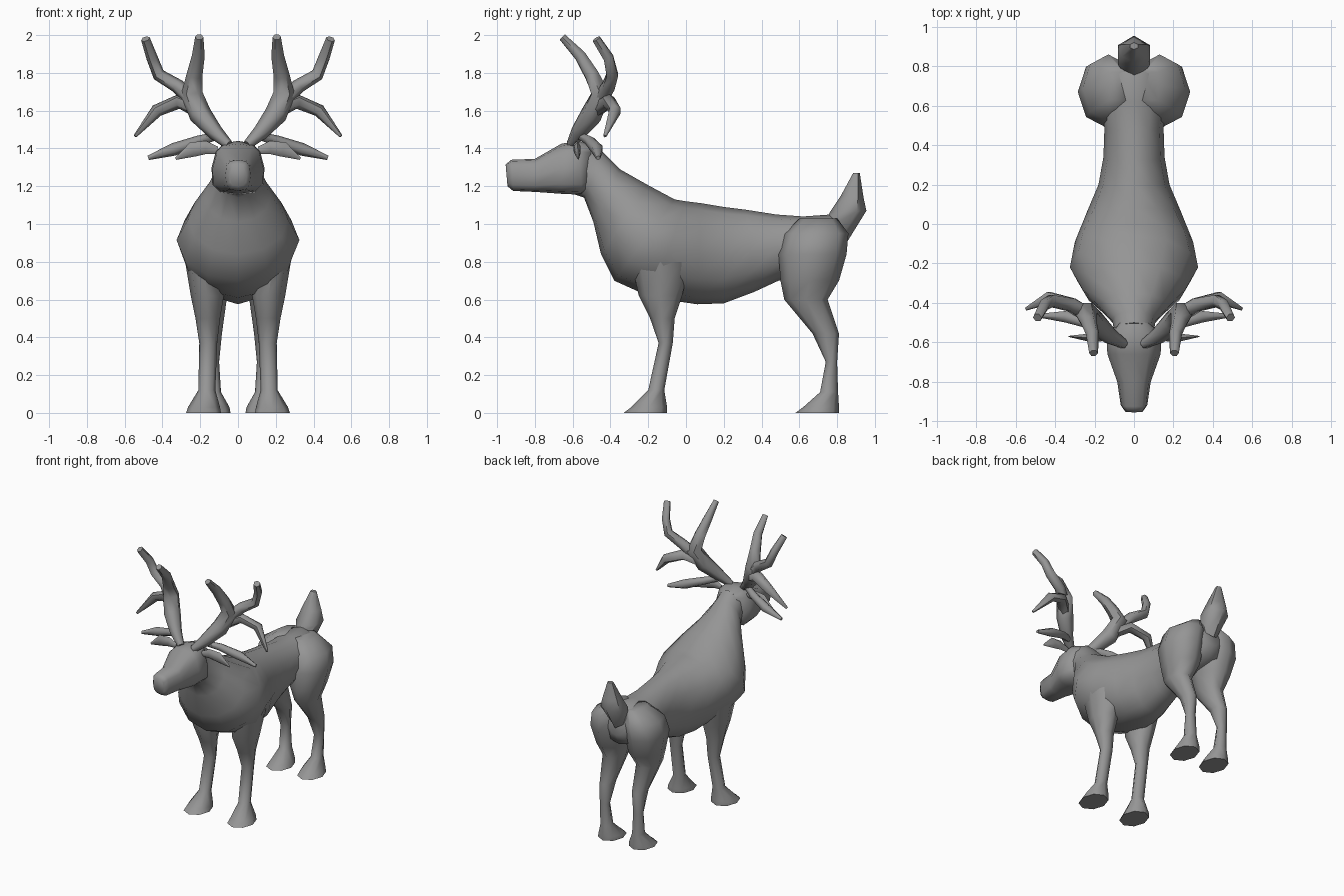
import bpy, bmesh, math
from mathutils import Vector

grey = bpy.data.materials.new("grey hide")
grey.diffuse_color = (0.3, 0.3, 0.3, 1)


def loft(name, rings, mirror=False, angle=60):
    """Skin a list of equal-sized point rings and cap both ends."""
    bm = bmesh.new()
    loops = [[bm.verts.new(p) for p in ring] for ring in rings]
    n = len(loops[0])
    for a, b in zip(loops, loops[1:]):
        for i in range(n):
            j = (i + 1) % n
            bm.faces.new((a[i], a[j], b[j], b[i]))
    bm.faces.new(loops[0])
    bm.faces.new(loops[-1])
    bmesh.ops.recalc_face_normals(bm, faces=bm.faces)
    me = bpy.data.meshes.new(name)
    bm.to_mesh(me)
    bm.free()
    me.materials.append(grey)
    ob = bpy.data.objects.new(name, me)
    bpy.context.collection.objects.link(ob)
    bpy.ops.object.select_all(action='DESELECT')
    ob.select_set(True)
    bpy.context.view_layer.objects.active = ob
    bpy.ops.object.shade_smooth_by_angle(angle=math.radians(angle))
    if mirror:
        ob.modifiers.new("mirror", 'MIRROR').use_mirror_merge = False
    return ob


def slice_ring(ty, tz, by, bz, hw, n=12, power=1.0, low=0.0):
    """Cross-section between a top and a bottom point; low widens the underside."""
    top, bot = Vector((0, ty, tz)), Vector((0, by, bz))
    mid, half = (top + bot) / 2, (top - bot) / 2
    pts = []
    for i in range(n):
        a = 2 * math.pi * i / n
        c, s = math.cos(a), math.sin(a)
        c = math.copysign(abs(c) ** power, c)
        s = math.copysign(abs(s) ** power, s)
        pts.append(mid + half * c + Vector((hw * s * (1 - low * c), 0, 0)))
    return pts


def flat_ring(z, y0, y1, x0, x1, n=8):
    """Level cross-section of a leg."""
    return [((x0 + x1) / 2 + (x1 - x0) / 2 * math.cos(2 * math.pi * i / n),
             (y0 + y1) / 2 + (y1 - y0) / 2 * math.sin(2 * math.pi * i / n), z)
            for i in range(n)]


def tube(name, path, n=6, squash=1.0):
    """Tapered branch through (x, y, z, radius) points, on both sides."""
    pts = [Vector(p[:3]) for p in path]
    rings = []
    for k, p in enumerate(pts):
        d = (pts[min(k + 1, len(pts) - 1)] - pts[max(k - 1, 0)]).normalized()
        u = d.cross(Vector((0, 1, 0))).normalized()
        v = d.cross(u)
        r = path[k][3]
        rings.append([p + u * r * math.cos(2 * math.pi * i / n)
                      + v * r * squash * math.sin(2 * math.pi * i / n) for i in range(n)])
    return loft(name, rings, mirror=True)


# Trunk and neck, from rump to throat
loft("body", [slice_ring(*r) for r in (
    (0.81, 1.02, 0.84, 0.84, 0.07),
    (0.76, 1.05, 0.80, 0.76, 0.15),
    (0.62, 1.04, 0.65, 0.72, 0.17),
    (0.48, 1.05, 0.49, 0.70, 0.15),
    (0.32, 1.075, 0.36, 0.64, 0.155),
    (0.20, 1.09, 0.20, 0.58, 0.18),
    (0.08, 1.11, 0.06, 0.575, 0.235),
    (0.00, 1.12, -0.18, 0.61, 0.30),
    (-0.06, 1.13, -0.38, 0.70, 0.325),
    (-0.20, 1.205, -0.45, 0.84, 0.265),
    (-0.35, 1.29, -0.49, 1.01, 0.175),
    (-0.44, 1.38, -0.54, 1.14, 0.11),
    (-0.50, 1.43, -0.60, 1.16, 0.10))])

# Boxy head tapering to the muzzle
loft("head", [slice_ring(*r, 12, 0.7, low) for r, low in (
    ((-0.50, 1.42, -0.51, 1.19, 0.08), 0.0),
    ((-0.57, 1.44, -0.55, 1.155, 0.14), 0.12),
    ((-0.66, 1.425, -0.66, 1.16, 0.135), 0.12),
    ((-0.80, 1.345, -0.80, 1.17, 0.085), 0.05),
    ((-0.925, 1.34, -0.915, 1.175, 0.067), 0.0),
    ((-0.955, 1.315, -0.945, 1.20, 0.045), 0.0))])

# Upright tail
loft("tail", [slice_ring(*r, 6) for r in (
    (0.74, 1.02, 0.85, 0.90, 0.06),
    (0.76, 1.06, 0.955, 1.07, 0.095),
    (0.82, 1.15, 0.94, 1.14, 0.07),
    (0.885, 1.27, 0.92, 1.27, 0.022))])

# Front legs with hooves
loft("front_leg", [flat_ring(*r) for r in (
    (0.00, -0.33, -0.10, 0.09, 0.275),
    (0.03, -0.29, -0.10, 0.095, 0.265),
    (0.12, -0.20, -0.115, 0.12, 0.21),
    (0.37, -0.145, -0.07, 0.11, 0.205),
    (0.50, -0.19, -0.06, 0.095, 0.225),
    (0.62, -0.25, -0.02, 0.075, 0.25),
    (0.80, -0.29, 0.02, 0.09, 0.28))], mirror=True)

# Hind legs with full haunches
loft("hind_leg", [flat_ring(*r) for r in (
    (0.00, 0.58, 0.81, 0.04, 0.22),
    (0.03, 0.62, 0.81, 0.045, 0.21),
    (0.11, 0.71, 0.805, 0.09, 0.175),
    (0.27, 0.74, 0.80, 0.10, 0.18),
    (0.42, 0.67, 0.81, 0.085, 0.185),
    (0.60, 0.52, 0.75, 0.06, 0.22),
    (0.70, 0.50, 0.81, 0.02, 0.25),
    (0.84, 0.49, 0.85, 0.0, 0.285),
    (0.95, 0.52, 0.86, 0.0, 0.26),
    (1.03, 0.60, 0.80, 0.02, 0.14))], mirror=True)

# Leaf-shaped ears
tube("ear", [(0.11, -0.58, 1.39, 0.02), (0.17, -0.58, 1.405, 0.035),
             (0.24, -0.575, 1.395, 0.04), (0.33, -0.57, 1.345, 0.006)], 6, 0.5)

# Antlers: main beam, outer fork and two tines
tube("antler_beam", [(0.05, -0.61, 1.42, 0.025), (0.12, -0.57, 1.485, 0.042),
                     (0.20, -0.50, 1.58, 0.06), (0.245, -0.45, 1.69, 0.058),
                     (0.23, -0.50, 1.79, 0.042), (0.21, -0.56, 1.89, 0.034),
                     (0.205, -0.655, 1.99, 0.022)])
tube("antler_fork", [(0.22, -0.47, 1.63, 0.04), (0.32, -0.41, 1.73, 0.038),
                     (0.42, -0.39, 1.79, 0.034), (0.455, -0.41, 1.88, 0.03),
                     (0.49, -0.475, 1.98, 0.024)])
tube("antler_tine", [(0.21, -0.48, 1.60, 0.04), (0.31, -0.41, 1.65, 0.04),
                     (0.43, -0.375, 1.60, 0.034), (0.545, -0.43, 1.465, 0.009)])
tube("brow_tine", [(0.10, -0.57, 1.47, 0.02), (0.21, -0.51, 1.44, 0.028),
                   (0.34, -0.47, 1.395, 0.034), (0.475, -0.465, 1.35, 0.012)])
